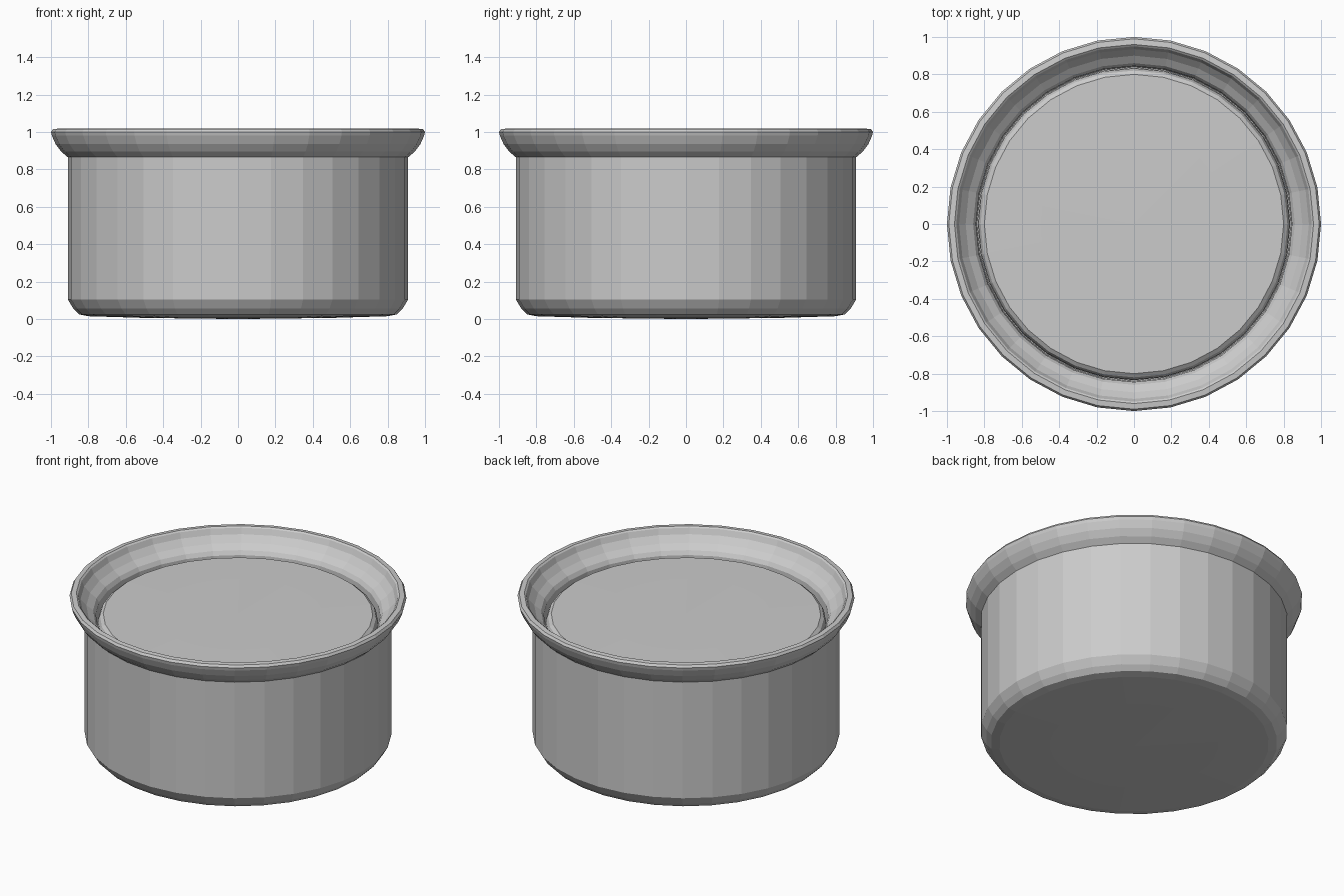
import bpy
import bmesh
from math import cos, sin, tau

SIDES = 32

cube = bpy.data.objects.get("Cube")
if cube:
    bpy.data.objects.remove(cube, do_unlink=True)


def make_material(name, color):
    mat = bpy.data.materials.new(name)
    mat.use_nodes = True
    mat.diffuse_color = color
    mat.node_tree.nodes["Principled BSDF"].inputs["Base Color"].default_value = color
    return mat


def lathe(name, profile, mat):
    """Spin (radius, height) points round z; zero radius closes the end."""
    bm = bmesh.new()
    rings = []
    for r, z in profile:
        count = SIDES if r else 1
        rings.append([bm.verts.new((r * cos(tau * i / SIDES), r * sin(tau * i / SIDES), z))
                      for i in range(count)])
    for low, high in zip(rings, rings[1:]):
        for i in range(SIDES):
            j = (i + 1) % SIDES
            corners = [low[i % len(low)], low[j % len(low)],
                       high[j % len(high)], high[i % len(high)]]
            bm.faces.new(list(dict.fromkeys(corners)))
    bmesh.ops.recalc_face_normals(bm, faces=bm.faces[:])
    mesh = bpy.data.meshes.new(name)
    bm.to_mesh(mesh)
    bm.free()
    mesh.materials.append(mat)
    obj = bpy.data.objects.new(name, mesh)
    bpy.context.collection.objects.link(obj)
    return obj


grey = make_material("plain grey", (0.6, 0.6, 0.6, 1))

# Pot: domed base, straight wall, flared lip, then down the inside
lathe("pot", [
    (0, 0), (0.5, 0.006), (0.8, 0.015), (0.85, 0.025), (0.88, 0.055), (0.91, 0.105),
    (0.91, 0.865), (0.945, 0.895), (0.975, 0.935), (0.995, 0.98), (1.0, 1.0),
    (0.99, 1.015), (0.96, 1.018), (0.95, 1.01), (0.935, 0.975), (0.9, 0.935),
    (0.86, 0.905), (0.845, 0.88), (0.84, 0.78), (0, 0.78)], grey)

# Filling: shallow plug with a rolled edge, leaving a narrow groove at the wall
lathe("filling", [
    (0, 0.78), (0.835, 0.78), (0.832, 0.84), (0.82, 0.87), (0.8, 0.885),
    (0.5, 0.888), (0, 0.89)], grey)
